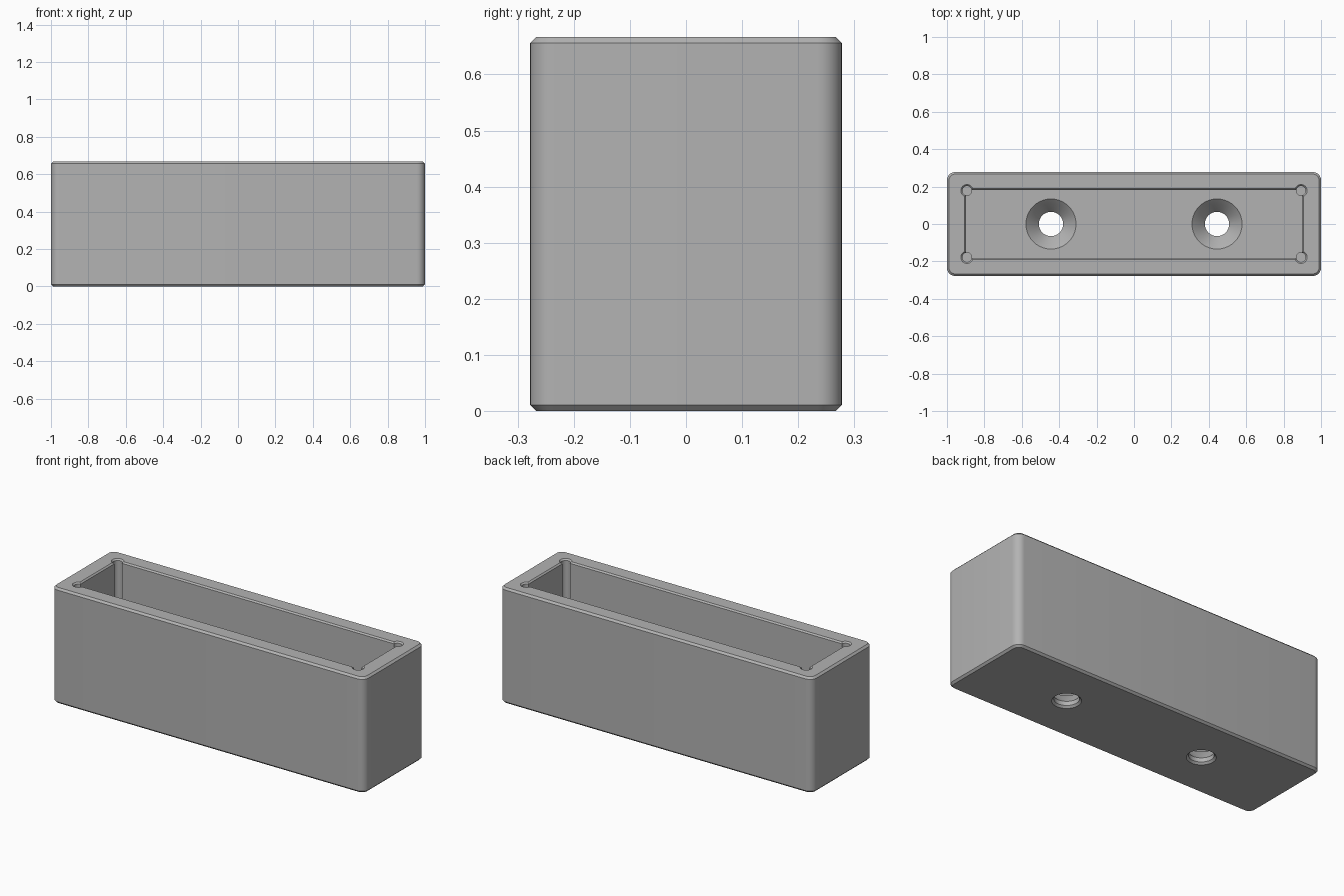
import bpy, bmesh, math

if "Cube" in bpy.data.objects:
    bpy.data.objects.remove(bpy.data.objects["Cube"])

H, FLOOR, CH = 0.667, 0.111, 0.011   # height, floor thickness, edge chamfer

grey = bpy.data.materials.new("grey")
grey.diffuse_color = (0.45, 0.45, 0.45, 1)
grey.use_nodes = True
grey.node_tree.nodes["Principled BSDF"].inputs["Base Color"].default_value = grey.diffuse_color


def rounded_rect(hx, hy, r, n=8):
    """Outline of a rectangle with rounded corners (r = 0 gives sharp ones)."""
    if r == 0:
        return [(hx, hy), (-hx, hy), (-hx, -hy), (hx, -hy)]
    pts = []
    for i, (sx, sy) in enumerate([(1, 1), (-1, 1), (-1, -1), (1, -1)]):
        for k in range(n + 1):
            a = math.pi / 2 * (i + k / n)
            pts.append((sx * (hx - r) + r * math.cos(a), sy * (hy - r) + r * math.sin(a)))
    return pts


def circle(x, y, r, n=40):
    return [(x + r * math.cos(2 * math.pi * k / n), y + r * math.sin(2 * math.pi * k / n))
            for k in range(n)]


def loft(name, layers):
    """Closed solid through (outline, z) layers, bottom to top."""
    bm = bmesh.new()
    rings = [[bm.verts.new((x, y, z)) for x, y in o] for o, z in layers]
    n = len(rings[0])
    bm.faces.new(rings[0][::-1])
    bm.faces.new(rings[-1])
    for a, b in zip(rings, rings[1:]):
        for i in range(n):
            j = (i + 1) % n
            bm.faces.new((a[i], a[j], b[j], b[i]))
    me = bpy.data.meshes.new(name)
    bm.to_mesh(me)
    bm.free()
    ob = bpy.data.objects.new(name, me)
    bpy.context.collection.objects.link(ob)
    me.materials.append(grey)
    return ob


# Outer block with rounded corners and chamfered top and bottom rims
wide = rounded_rect(1, 0.278, 0.044)
narrow = rounded_rect(1 - CH, 0.278 - CH, 0.044 - CH)
box = loft("box", [(narrow, 0), (wide, CH), (wide, H - CH), (narrow, H)])

# Main cavity, with a small chamfer at its mouth
hx, hy, c = 0.898, 0.182, 0.008
cutters = [loft("cavity_cutter", [
    (rounded_rect(hx, hy, 0), FLOOR), (rounded_rect(hx, hy, 0), H - c),
    (rounded_rect(hx + 2 * c, hy + 2 * c, 0), H + c)])]

# Round reliefs in the cavity corners
for sx in (-1, 1):
    for sy in (-1, 1):
        x, y, r = sx * 0.893, sy * 0.178, 0.025
        cutters.append(loft("corner_relief_cutter", [
            (circle(x, y, r, 24), FLOOR - 0.01), (circle(x, y, r, 24), H - c),
            (circle(x, y, r + 2 * c, 24), H + c)]))

# Countersunk screw holes through the floor
profile = [(0.087, -CH), (0.065, CH), (0.065, 0.035), (0.11, 0.088), (0.134, FLOOR), (0.134, 0.15)]
for sx in (-1, 1):
    cutters.append(loft("screw_hole_cutter",
                        [(circle(sx * 0.444, 0, r), z) for r, z in profile]))

# Cut everything out of the block
bpy.context.view_layer.objects.active = box
box.select_set(True)
for cutter in cutters:
    m = box.modifiers.new("cut", 'BOOLEAN')
    m.operation, m.solver, m.object = 'DIFFERENCE', 'EXACT', cutter
    bpy.ops.object.modifier_apply(modifier=m.name)
    bpy.data.objects.remove(cutter)

bpy.ops.object.shade_smooth_by_angle(angle=math.radians(25))
